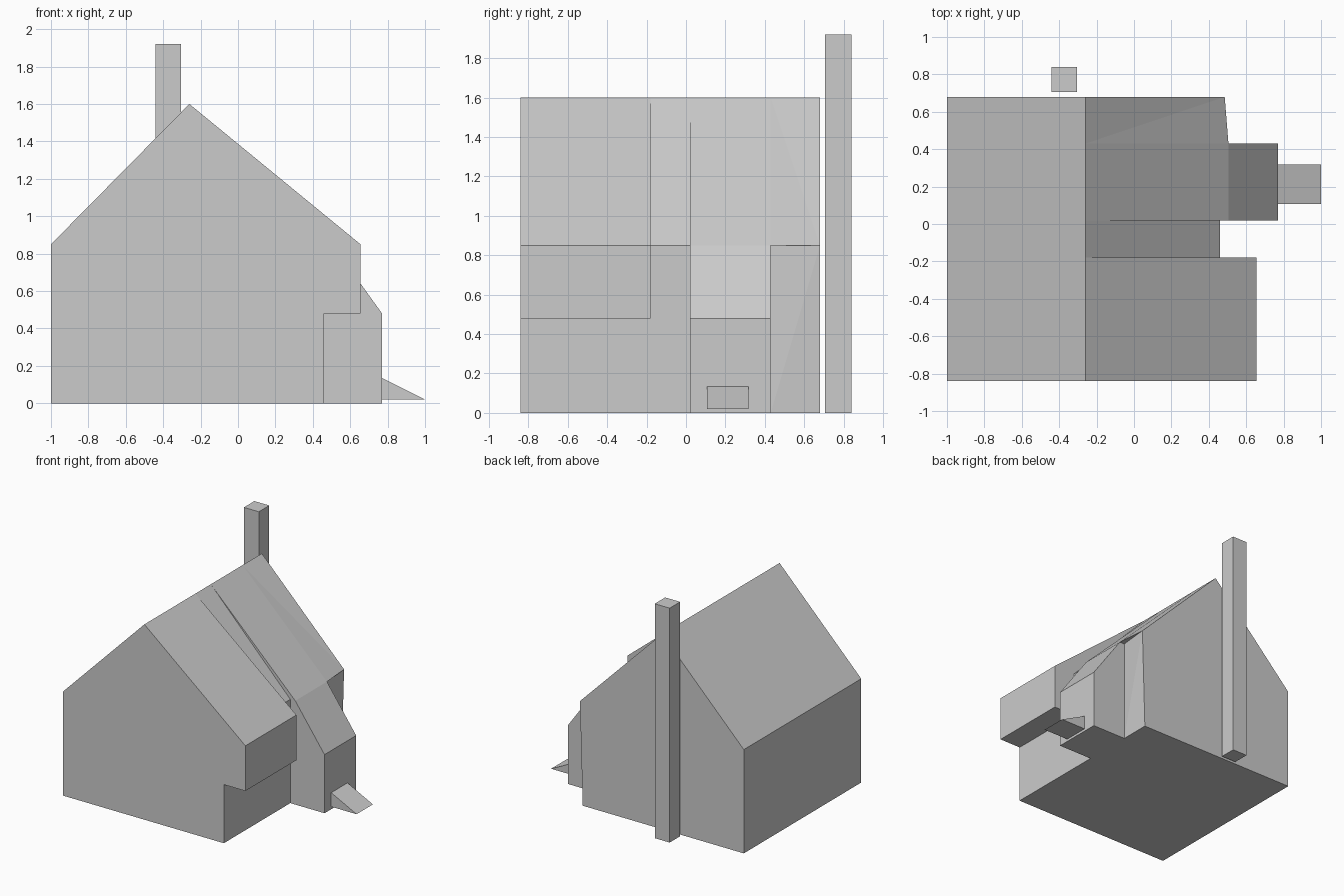
import bpy, bmesh, math

if "Cube" in bpy.data.objects:
    bpy.data.objects.remove(bpy.data.objects["Cube"])

RIDGE = (-0.26, 1.60)
LEFT_EAVE = (-1.0, 0.85)
LEFT_BASE = (-1.0, 0.0)


def loft(name, prof_a, ya, prof_b, yb):
    """Solid between two x-z profiles placed at depths ya and yb."""
    bm = bmesh.new()
    a = [bm.verts.new((x, ya, z)) for x, z in prof_a]
    b = [bm.verts.new((x, yb, z)) for x, z in prof_b]
    bm.faces.new(a)
    bm.faces.new(b[::-1])
    n = len(a)
    for i in range(n):
        j = (i + 1) % n
        bm.faces.new((a[i], b[i], b[j], a[j]))
    bmesh.ops.remove_doubles(bm, verts=bm.verts, dist=1e-5)
    bmesh.ops.connect_verts_nonplanar(bm, faces=bm.faces[:], angle_limit=0.001)
    bmesh.ops.recalc_face_normals(bm, faces=bm.faces)
    me = bpy.data.meshes.new(name)
    bm.to_mesh(me)
    bm.free()
    ob = bpy.data.objects.new(name, me)
    bpy.context.collection.objects.link(ob)
    return ob


def house_profile(*right_side):
    """Full house section; only the right wall and eave vary."""
    return [LEFT_BASE, *right_side, RIDGE, LEFT_EAVE]


def section(name, y0, y1, right0, right1=None):
    return loft(name, house_profile(*right0), y0,
                house_profile(*(right1 or right0)), y1)


# Front section with overhanging upper floor
house = section("house", -0.84, -0.18,
                [(0.46, 0), (0.46, 0.48), (0.655, 0.48), (0.655, 0.85)])

# Recessed middle, side-room section with lean-to roof, and rear section
sections = [
    section("middle", -0.18, 0.02, [(0.46, 0), (0.46, 0.85)]),
    section("side_room", 0.02, 0.43, [(0.77, 0), (0.77, 0.48), (0.505, 0.85)]),
    section("rear", 0.43, 0.68,
            [(0.46, 0), (0.46, 0.85), (0.505, 0.85)],
            [(0.46, 0), (0.485, 0.85), (0.485, 0.85)]),
]

# Merge the sections into one clean shell
for s in sections:
    m = house.modifiers.new("join", 'BOOLEAN')
    m.operation = 'UNION'
    m.solver = 'EXACT'
    m.object = s
dg = bpy.context.evaluated_depsgraph_get()
merged = bpy.data.meshes.new_from_object(house.evaluated_get(dg))
house.modifiers.clear()
house.data = merged
for s in sections:
    bpy.data.objects.remove(s)
bm = bmesh.new()
bm.from_mesh(merged)
bmesh.ops.remove_doubles(bm, verts=bm.verts, dist=1e-5)
bmesh.ops.dissolve_limit(bm, angle_limit=math.radians(0.2),
                         verts=bm.verts, edges=bm.edges)
bm.to_mesh(merged)
bm.free()

# Tall free-standing chimney at the back
stack = [(-0.44, 0), (-0.305, 0), (-0.305, 1.92), (-0.44, 1.92)]
loft("chimney", stack, 0.705, stack, 0.84)

# Small sloping hatch on the side room
wedge = [(0.77, 0.02), (1.0, 0.02), (0.77, 0.135)]
loft("hatch", wedge, 0.107, wedge, 0.318)
